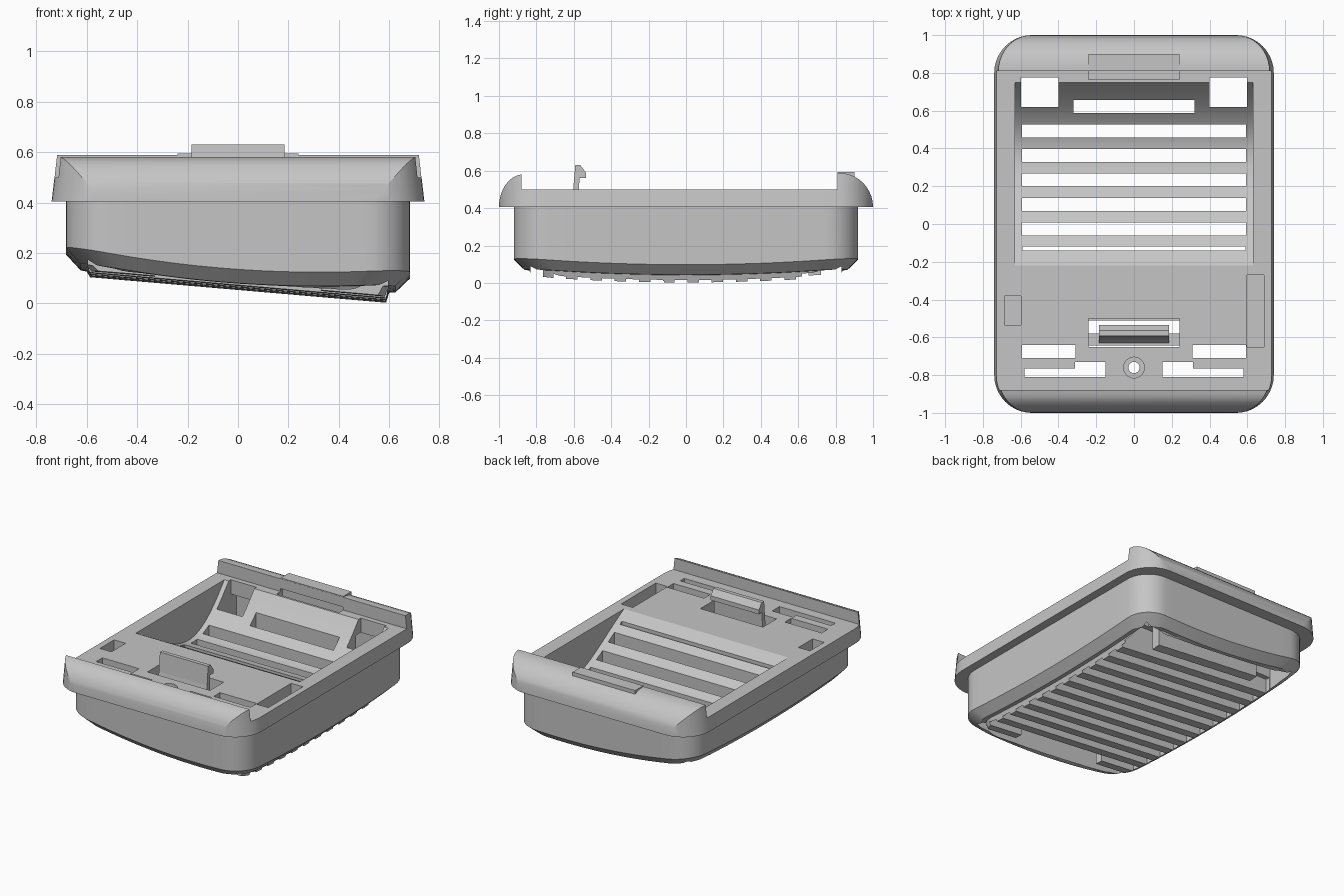
import bpy, bmesh, math

if "Cube" in bpy.data.objects:
    bpy.data.objects.remove(bpy.data.objects["Cube"])

grey = bpy.data.materials.new("plain_grey")
grey.use_nodes = True
GREY = (0.56, 0.56, 0.56, 1)
grey.diffuse_color = GREY
grey.node_tree.nodes["Principled BSDF"].inputs["Base Color"].default_value = GREY


def finish(name, bm):
    bmesh.ops.recalc_face_normals(bm, faces=bm.faces)
    mesh = bpy.data.meshes.new(name)
    bm.to_mesh(mesh)
    bm.free()
    mesh.materials.append(grey)
    obj = bpy.data.objects.new(name, mesh)
    bpy.context.collection.objects.link(obj)
    return obj


def box(x0, x1, y0, y1, z0, z1, name="cutter"):
    return prism([(y0, z0), (y1, z0), (y1, z1), (y0, z1)], x0, x1, name)


def prism(profile, x0, x1, name):
    """Extrude a (y, z) profile along x."""
    bm = bmesh.new()
    a = [bm.verts.new((x0, y, z)) for y, z in profile]
    b = [bm.verts.new((x1, y, z)) for y, z in profile]
    bm.faces.new(a)
    bm.faces.new(b[::-1])
    for i in range(len(a)):
        j = (i + 1) % len(a)
        bm.faces.new((a[i], a[j], b[j], b[i]))
    return finish(name, bm)


def cylinder(x, y, r, z0, z1):
    bm = bmesh.new()
    bmesh.ops.create_cone(bm, cap_ends=True, segments=32, radius1=r, radius2=r, depth=z1 - z0)
    bmesh.ops.translate(bm, verts=bm.verts, vec=(x, y, (z0 + z1) / 2))
    return finish("cutter", bm)


def rounded_outline(hx, hy, r, corner=10, side=12):
    """Rounded rectangle with evenly divided straight sides."""
    pts = []
    for k, (sx, sy) in enumerate([(1, 1), (-1, 1), (-1, -1), (1, -1)]):
        cx, cy = sx * (hx - r), sy * (hy - r)
        for i in range(corner + 1):
            a = math.pi / 2 * (k + i / corner)
            pts.append((cx + r * math.cos(a), cy + r * math.sin(a)))
        nx, ny = [(-1, 1), (-1, -1), (1, -1), (1, 1)][k]
        x0, y0 = pts[-1]
        if k % 2 == 0:
            x1, y1 = nx * (hx - r), y0
        else:
            x1, y1 = x0, ny * (hy - r)
        for i in range(1, side):
            t = i / side
            pts.append((x0 + (x1 - x0) * t, y0 + (y1 - y0) * t))
    return pts


def ring_solid(name, rings, tip=None):
    """Skin stacked rounded outlines; each ring is (hx, hy, r, height function)."""
    bm = bmesh.new()
    loops = [[bm.verts.new((x, y, h(x, y))) for x, y in rounded_outline(hx, hy, r)]
             for hx, hy, r, h in rings]
    n = len(loops[0])
    for a, b in zip(loops, loops[1:]):
        for i in range(n):
            j = (i + 1) % n
            bm.faces.new((a[i], a[j], b[j], b[i]))
    bm.faces.new(loops[0])
    if tip is None:
        bm.faces.new(loops[-1])
    else:
        c = bm.verts.new((0, 0, tip))
        for i in range(n):
            bm.faces.new((loops[-1][i], loops[-1][(i + 1) % n], c))
    return finish(name, bm)


def combine(target, other, operation="DIFFERENCE"):
    mod = target.modifiers.new("combine", "BOOLEAN")
    mod.operation = operation
    mod.solver = "EXACT"
    mod.object = other
    bpy.context.view_layer.update()
    result = bpy.data.meshes.new_from_object(
        target.evaluated_get(bpy.context.evaluated_depsgraph_get()))
    target.modifiers.clear()
    target.data = result
    bpy.data.objects.remove(other)


# Flange with raised rounded end lips, trimmed to a tapered rounded plan
N = 10
lips = [(-1, 0.3)]
for i in range(N + 1):
    a = math.pi / 2 * i / N * 0.93
    lips.append((-0.87 - 0.13 * math.cos(a), 0.405 + 0.175 * math.sin(a)))
lips += [(-0.88, 0.58), (-0.88, 0.5), (0.81, 0.5), (0.81, 0.588)]
for i in range(N + 1):
    a = math.pi / 2 * (1 - i / N)
    lips.append((0.82 + 0.18 * math.cos(a), 0.405 + 0.183 * math.sin(a)))
lips.append((1, 0.3))
housing = prism(lips, -0.8, 0.8, "housing")
plan = ring_solid("plan", [(0.74, 1.0, 0.2, lambda x, y: 0.405),
                           (0.705, 1.0, 0.19, lambda x, y: 0.7)])
combine(housing, plan, "INTERSECT")


# Lower body with a tilted, bowed underside and a chamfered rim
def rim(x, y):
    return 0.045 - 0.07 * x + 0.04 * (y / 0.92) ** 2 + 0.05 * (x / 0.68) ** 2


def grille(x, y):
    return 0.053 - 0.086 * x + 0.03 * (y / 0.8) ** 2


body = ring_solid("body", [
    (0.682, 0.92, 0.17, lambda x, y: 0.45),
    (0.682, 0.92, 0.17, lambda x, y: rim(x, y) + 0.05),
    (0.625, 0.863, 0.16, rim),
    (0.6, 0.84, 0.16, rim),
    (0.588, 0.828, 0.16, grille),
    (0.45, 0.6, 0.1, grille),
    (0.3, 0.4, 0.08, grille),
    (0.15, 0.2, 0.04, grille)], tip=grille(0, 0))
combine(housing, body, "UNION")

# Curved bowl
bowl = [(-0.22, 0.7)]
for i in range(33):
    t = i / 32
    bowl.append((-0.22 + 0.97 * t, 0.5 - 0.27 * math.sin(math.pi * t * (0.6 + 0.4 * t))))
bowl.append((0.75, 0.7))
combine(housing, prism(bowl, -0.63, 0.63, "cutter"))

# Gaps between the slats: blind beneath the deck, open through the bowl
PITCH, HALF = 0.1297, 0.034
for i in range(11):
    y = -0.675 + PITCH * i
    if i == 0:
        for s in (-1, 1):
            xs = sorted((s * 0.31, s * 0.592))
            combine(housing, box(*xs, y - HALF, y + HALF, -1, 0.7))
    elif i < 5:
        combine(housing, box(-0.592, 0.592, y - HALF, y + HALF, -1, 0.42))
    elif i < 10:
        combine(housing, box(-0.592, 0.592, y - HALF, y + HALF, -1, 0.7))
    else:
        combine(housing, box(-0.592, 0.592, y - HALF, y + HALF, -1, 0.22))
        combine(housing, box(-0.32, 0.32, y - HALF, y + HALF, -1, 0.7))
combine(housing, box(-0.59, 0.59, -0.14, -0.118, -1, 0.7))

# Hollows at the two ends of the grille, and behind the front wall
combine(housing, box(-0.595, 0.595, -0.832, -0.77, -1, 0.43))
combine(housing, box(-0.595, 0.595, 0.722, 0.832, -1, 0.4))
combine(housing, box(-0.33, 0.33, -0.82, -0.642, -1, 0.425))

# Paired openings: rear corner holes and front vents
for s in (-1, 1):
    for xa, xb, ya, yb in [(0.4, 0.597, 0.62, 0.775),
                           (0.15, 0.58, -0.81, -0.765),
                           (0.15, 0.312, -0.79, -0.73)]:
        xs = sorted((s * xa, s * xb))
        combine(housing, box(*xs, ya, yb, -1, 0.7))

# Deck pockets, latch window, rear catch pocket and screw hole
combine(housing, box(-0.685, -0.597, -0.535, -0.38, 0.42, 0.7))
combine(housing, box(0.597, 0.687, -0.65, -0.27, 0.42, 0.7))
combine(housing, box(-0.24, 0.24, -0.65, -0.5, 0.4, 0.7))
combine(housing, box(-0.24, 0.24, 0.765, 0.83, 0.45, 0.52))
combine(housing, cylinder(0, -0.76, 0.055, 0.47, 0.7))
combine(housing, cylinder(0, -0.76, 0.03, -1, 0.7))

# Rear tab and front latch hook
tab = box(-0.24, 0.24, 0.811, 0.9, 0.55, 0.594, "rear_tab")
latch = prism([(-0.64, 0.38), (-0.615, 0.43), (-0.603, 0.5), (-0.592, 0.63),
               (-0.565, 0.63), (-0.535, 0.59), (-0.535, 0.56), (-0.57, 0.56),
               (-0.575, 0.38)], -0.185, 0.185, "latch_hook")

# Smooth curved walls while keeping the edges sharp
bpy.ops.object.select_all(action="DESELECT")
housing.select_set(True)
bpy.context.view_layer.objects.active = housing
bpy.ops.object.shade_smooth_by_angle(angle=math.radians(25))
